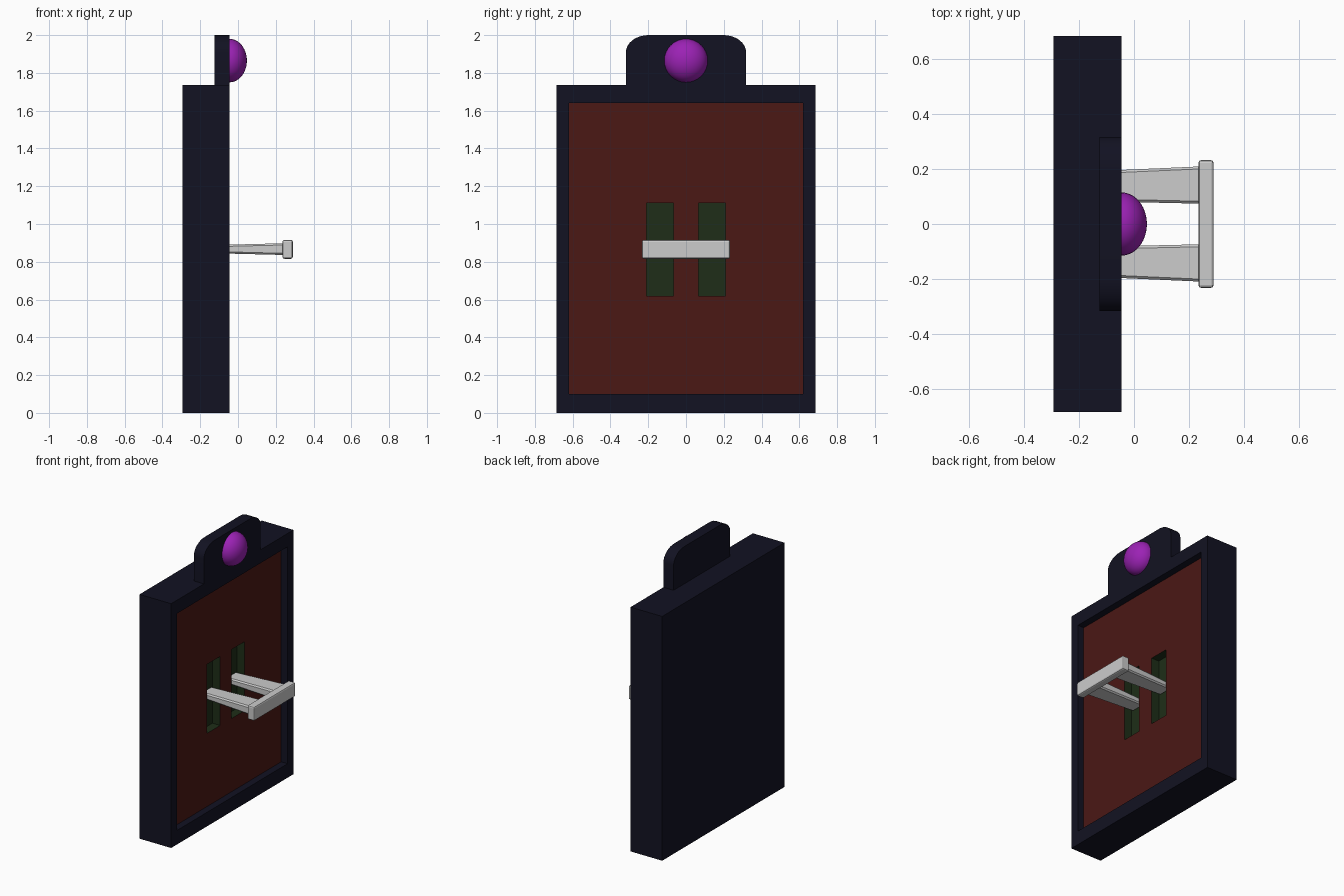
import bpy, bmesh, math

if "Cube" in bpy.data.objects:
    bpy.data.objects.remove(bpy.data.objects["Cube"])


def material(name, rgb):
    m = bpy.data.materials.new(name)
    m.diffuse_color = (*rgb, 1)
    m.use_nodes = True
    m.node_tree.nodes["Principled BSDF"].inputs["Base Color"].default_value = m.diffuse_color
    return m


NAVY = material("navy", (0.006, 0.006, 0.016))
RED = material("dark_red", (0.07, 0.009, 0.0075))
GREEN = material("dark_green", (0.013, 0.027, 0.009))
PURPLE = material("purple", (0.33, 0.016, 0.46))


def finish(bm, name, mat=None, bevel=0, segments=1):
    me = bpy.data.meshes.new(name)
    bm.to_mesh(me)
    bm.free()
    ob = bpy.data.objects.new(name, me)
    bpy.context.collection.objects.link(ob)
    if mat:
        me.materials.append(mat)
    if bevel:
        mod = ob.modifiers.new("bevel", "BEVEL")
        mod.width, mod.segments = bevel, segments
    return ob


def prism(x0, r0, x1, r1=None):
    """Box along x; r = (y0, y1, z0, z1) at either end."""
    bm = bmesh.new()
    for v in bmesh.ops.create_cube(bm, size=2)["verts"]:
        x, r = (x0, r0) if v.co.x < 0 else (x1, r1 or r0)
        v.co = (x, r[0] if v.co.y < 0 else r[1], r[2] if v.co.z < 0 else r[3])
    return bm


def front_face(bm):
    bm.normal_update()
    return max(bm.faces, key=lambda f: f.normal.x)


FRONT, PANEL, SLOT = -0.045, -0.095, -0.155

# Housing with a recessed window
bm = prism(-0.293, (-0.686, 0.686, 0, 1.735), FRONT)
face = front_face(bm)
bmesh.ops.inset_region(bm, faces=[face], thickness=0.06)
for v in face.verts:
    v.co.y = math.copysign(0.62, v.co.y)
    v.co.z = 0.10 if v.co.z < 0.8 else 1.64
floor = bmesh.ops.extrude_face_region(bm, geom=[face])["geom"]
inner = [g for g in floor if isinstance(g, bmesh.types.BMFace)]
for v in inner[0].verts:
    v.co.x = PANEL
bmesh.ops.delete(bm, geom=inner + ([face] if face.is_valid else []), context="FACES")
finish(bm, "housing", NAVY)

# Panel with two slot openings
ys = [-0.62, -0.21, -0.065, 0.065, 0.21, 0.62]
zs = [0.10, 0.62, 1.11, 1.64]
bm = bmesh.new()
grid = [[bm.verts.new((PANEL, y, z)) for z in zs] for y in ys]
for i in range(5):
    for j in range(3):
        if not (j == 1 and i in (1, 3)):
            bm.faces.new((grid[i][j], grid[i + 1][j], grid[i + 1][j + 1], grid[i][j + 1]))
finish(bm, "panel", RED)

for side, label in ((-1, "left"), (1, "right")):
    # Slot lining, open at the front
    y0, y1 = sorted((side * 0.065, side * 0.21))
    bm = prism(SLOT, (y0, y1, 0.62, 1.11), PANEL)
    bmesh.ops.delete(bm, geom=[front_face(bm)], context="FACES_ONLY")
    bmesh.ops.reverse_faces(bm, faces=bm.faces[:])
    finish(bm, label + "_slot", GREEN)
    # Lever arm, widening towards the handle
    a0, a1 = sorted((side * 0.083, side * 0.192))
    b0, b1 = sorted((side * 0.074, side * 0.21))
    bm = prism(SLOT, (a0, a1, 0.846, 0.888), 0.245, (b0, b1, 0.836, 0.898))
    finish(bm, label + "_lever_arm", bevel=0.009)

# Handle bar
finish(prism(0.235, (-0.233, 0.233, 0.816, 0.916), 0.29), "handle", bevel=0.01, segments=2)

# Lamp plate with rounded top corners
half = [(0.318, 1.735)]
for k in range(9):
    a = math.pi / 2 * k / 8
    half.append((0.198 + 0.12 * math.cos(a), 1.91 + 0.09 * math.sin(a)))
half[1] = (0.318, 1.91)
outline = half + [(-y, z) for y, z in reversed(half)]
bm = bmesh.new()
f = bm.faces.new([bm.verts.new((-0.125, y, z)) for y, z in outline])
ext = bmesh.ops.extrude_face_region(bm, geom=[f])["geom"]
for g in ext:
    if isinstance(g, bmesh.types.BMVert):
        g.co.x = FRONT
bmesh.ops.recalc_face_normals(bm, faces=bm.faces[:])
plate = finish(bm, "lamp_plate", NAVY)

# Lamp: flattened half dome
bm = bmesh.new()
bmesh.ops.create_uvsphere(bm, u_segments=32, v_segments=24, radius=1)
bmesh.ops.delete(bm, geom=[v for v in bm.verts if v.co.z < -0.01], context="VERTS")
for v in bm.verts:
    x, y, z = v.co
    v.co = (FRONT + 0.092 * z, 0.115 * x, 1.865 + 0.115 * y)
bmesh.ops.recalc_face_normals(bm, faces=bm.faces[:])
bm.normal_update()
if max(bm.faces, key=lambda f: f.calc_center_median().x).normal.x < 0:
    bmesh.ops.reverse_faces(bm, faces=bm.faces[:])
lamp = finish(bm, "lamp", PURPLE)

for ob in (plate, lamp):
    bpy.ops.object.select_all(action="DESELECT")
    ob.select_set(True)
    bpy.context.view_layer.objects.active = ob
    bpy.ops.object.shade_smooth_by_angle(angle=math.radians(30))
